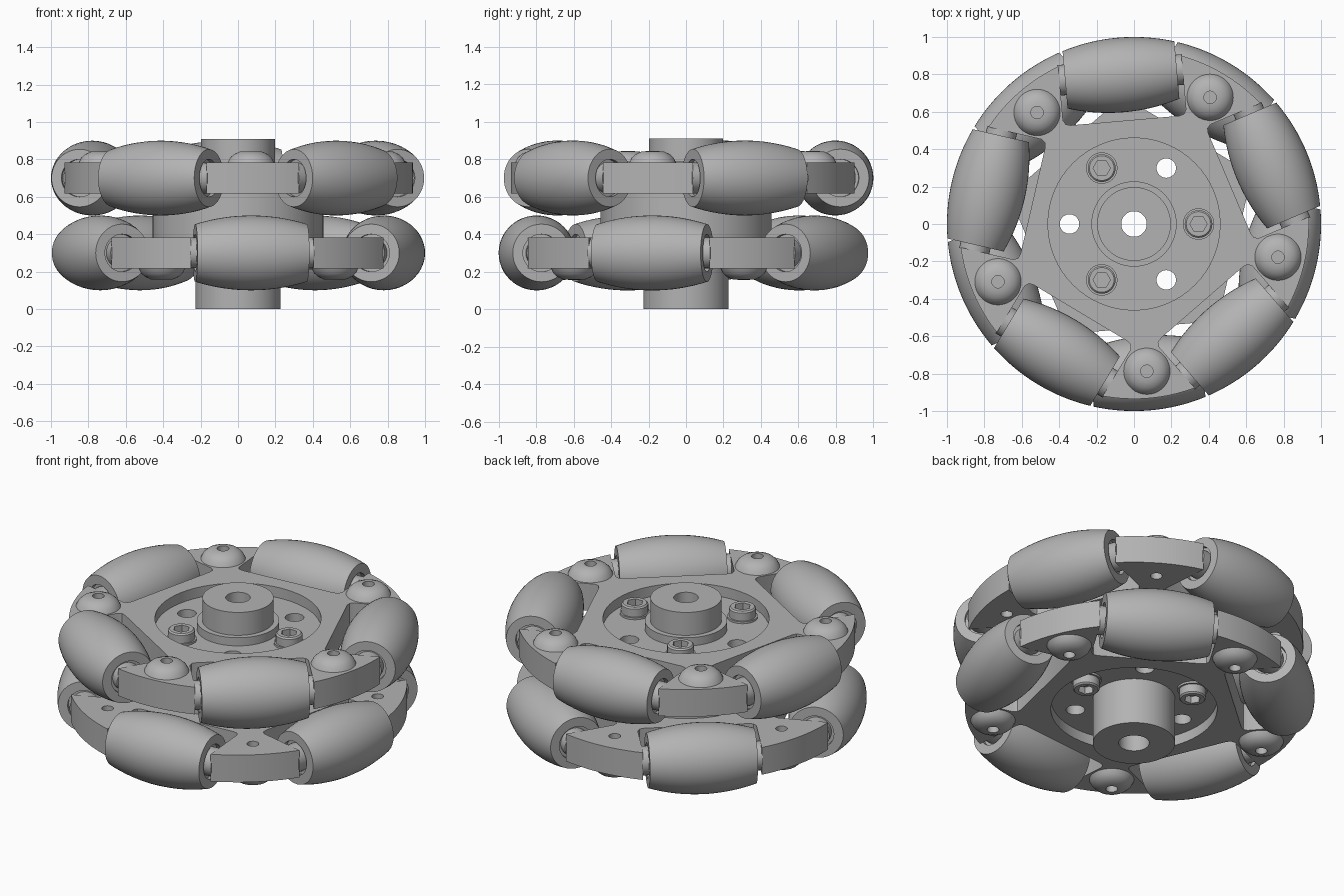
import bpy, bmesh
from math import sin, cos, pi, radians, sqrt, atan2
from mathutils import Matrix, Vector

cube = bpy.data.objects.get("Cube")
if cube:
    bpy.data.objects.remove(cube, do_unlink=True)

grey = bpy.data.materials.new("plain_grey")
grey.use_nodes = True
GREY = (0.45, 0.45, 0.45, 1)
grey.diffuse_color = GREY
grey.node_tree.nodes["Principled BSDF"].inputs["Base Color"].default_value = GREY


def finish(name, bm, matrix=Matrix()):
    bmesh.ops.remove_doubles(bm, verts=bm.verts, dist=1e-5)
    bmesh.ops.recalc_face_normals(bm, faces=bm.faces)
    mesh = bpy.data.meshes.new(name)
    bm.to_mesh(mesh)
    bm.free()
    mesh.transform(matrix)
    mesh.materials.append(grey)
    obj = bpy.data.objects.new(name, mesh)
    bpy.context.collection.objects.link(obj)
    return obj


def lathe(name, profile, matrix=Matrix(), segs=48, ring=False):
    """Spin (radius, height) points around z; ring closes the profile on itself."""
    bm = bmesh.new()
    rows = [[bm.verts.new((r * cos(2 * pi * i / segs), r * sin(2 * pi * i / segs), z))
             for i in range(segs)] for r, z in profile]
    pairs = list(zip(rows, rows[1:])) + ([(rows[-1], rows[0])] if ring else [])
    for a, b in pairs:
        for i in range(segs):
            j = (i + 1) % segs
            bm.faces.new((a[i], a[j], b[j], b[i]))
    return finish(name, bm, matrix)


def rod(name, r, z0, z1, matrix=Matrix(), segs=32):
    return lathe(name, [(0, z0), (r, z0), (r, z1), (0, z1)], matrix, segs)


def cut(obj, cutters):
    for c in cutters:
        mod = obj.modifiers.new("cut", 'BOOLEAN')
        mod.operation, mod.solver, mod.object = 'DIFFERENCE', 'EXACT', c
    bpy.context.view_layer.update()
    mesh = bpy.data.meshes.new_from_object(obj.evaluated_get(bpy.context.evaluated_depsgraph_get()))
    obj.modifiers.clear()
    obj.data = mesh
    for c in cutters:
        bpy.data.objects.remove(c, do_unlink=True)


def polar(r, deg, z=0):
    return Matrix.Translation((r * cos(radians(deg)), r * sin(radians(deg)), z))


AXIS_R = 0.8      # distance of the roller axes from the centre
HALF = 0.083      # half thickness of a plate
SIDE_T = 0.33     # where a bracket faces a roller end
RIM = 0.935       # outer radius of the brackets
FLOOR = 0.02      # recess floor above the plate middle


def star_plate(name, start):
    """Five-armed plate with a bay for every roller."""
    bm = bmesh.new()
    pts = []
    edge = atan2(SIDE_T, sqrt(RIM ** 2 - SIDE_T ** 2))
    for k in range(5):
        a = radians(start + 72 * k)
        out, side = Vector((cos(a), sin(a), 0)), Vector((-sin(a), cos(a), 0))
        corner = sqrt(RIM ** 2 - SIDE_T ** 2)
        for d, t in ((corner, -SIDE_T), (0.585, -SIDE_T), (0.562, -0.317), (0.555, -0.29),
                     (0.555, 0.29), (0.562, 0.317), (0.585, SIDE_T), (corner, SIDE_T)):
            pts.append(out * d + side * t)
        span = radians(72) - 2 * edge
        for i in range(1, 10):
            b = a + edge + span * i / 10
            pts.append(Vector((cos(b), sin(b), 0)) * RIM)
    face = bm.faces.new([bm.verts.new(p - Vector((0, 0, HALF))) for p in pts])
    top = bmesh.ops.extrude_face_region(bm, geom=[face])
    bmesh.ops.translate(bm, vec=(0, 0, 2 * HALF),
                        verts=[v for v in top["geom"] if isinstance(v, bmesh.types.BMVert)])
    return finish(name, bm)


def pass_holes():
    return [rod("hole_cutter", 0.052, -1, 1, polar(0.345, d)) for d in (60, 180, 300)]


# barrel profile that follows the wheel's outer circle
barrel = [(sqrt(1 - t * t) - AXIS_R, t) for t in (-0.3 + 0.6 * i / 16 for i in range(17))]
barrel = [(0, -0.275), (0.1, -0.275), (0.1, -0.3)] + barrel + [(0.1, 0.3), (0.1, 0.275), (0, 0.275)]

# domed screw head with a small socket
dome = [(0, 0.02), (0.033, 0.02), (0.033, 0.06), (0.06, 0.058), (0.09, 0.045),
        (0.112, 0.025), (0.124, 0), (0, 0)]

for layer, mid, up, start in (("upper", 0.7, 1, 95), ("lower", 0.3, -1, 275)):
    place = Matrix.Translation((0, 0, mid))
    turn = Matrix.Rotation(0 if up > 0 else pi, 4, 'X')

    # plate with recess, pass holes and screw holes
    plate = star_plate(layer + "_plate", start)
    cutters = pass_holes() + [rod("recess_cutter", 0.46, FLOOR, 0.3, turn, 64),
                              rod("bore_cutter", 0.15, -1, 1)]
    cutters += [rod("screw_cutter", 0.033, -0.3, 0.3, polar(0.79, start + 36 + 72 * k), 20)
                for k in range(5)]
    cut(plate, cutters)
    plate.data.transform(place)

    for k in range(5):
        # roller lying along the tangent, with its pin and washers
        deg = start + 72 * k
        lay = (polar(AXIS_R, deg, mid) @ Matrix.Rotation(radians(deg), 4, 'Z')
               @ Matrix.Rotation(pi / 2, 4, 'X'))
        lathe(f"{layer}_roller_{k + 1}", barrel, lay)
        rod(f"{layer}_roller_pin_{k + 1}", 0.05, -0.36, 0.36, lay)
        for s in (-1, 1):
            rod(f"{layer}_roller_washer_{k + 1}", 0.082, 0.27 * s, 0.335 * s, lay)
        # screw on the bracket
        lathe(f"{layer}_bracket_screw_{k + 1}", dome,
              polar(0.79, deg + 36, mid + HALF * up) @ turn, 36)

    # socket bolts around the hub
    for deg in (0, 120, 240):
        bolt = lathe(layer + "_hub_bolt", [(0, 0), (0.084, 0), (0.084, 0.012), (0.074, 0.012),
                     (0.074, 0.06), (0.066, 0.068), (0, 0.068)], segs=32)
        cut(bolt, [rod("socket_cutter", 0.046, 0.025, 0.2, segs=6)])
        bolt.data.transform(polar(0.345, deg, mid + FLOOR * up) @ turn)

# spacer between the plates
spacer = rod("spacer", 0.457, 0.3 + HALF, 0.7 - HALF, segs=64)
cut(spacer, pass_holes() + [rod("bore_cutter", 0.15, -1, 1)])

# stepped hub with a bore
lathe("hub", [(0.085, 0), (0.228, 0), (0.228, 0.77), (0.197, 0.77), (0.197, 0.91),
              (0.068, 0.91), (0.068, 0.25), (0.085, 0.25)], segs=64, ring=True)

# smooth round surfaces, keep edges sharp
bpy.ops.object.select_all(action='DESELECT')
for obj in bpy.context.scene.objects:
    if obj.type == 'MESH' and grey.name in obj.data.materials:
        obj.select_set(True)
        bpy.context.view_layer.objects.active = obj
bpy.ops.object.shade_smooth_by_angle(angle=radians(30))
